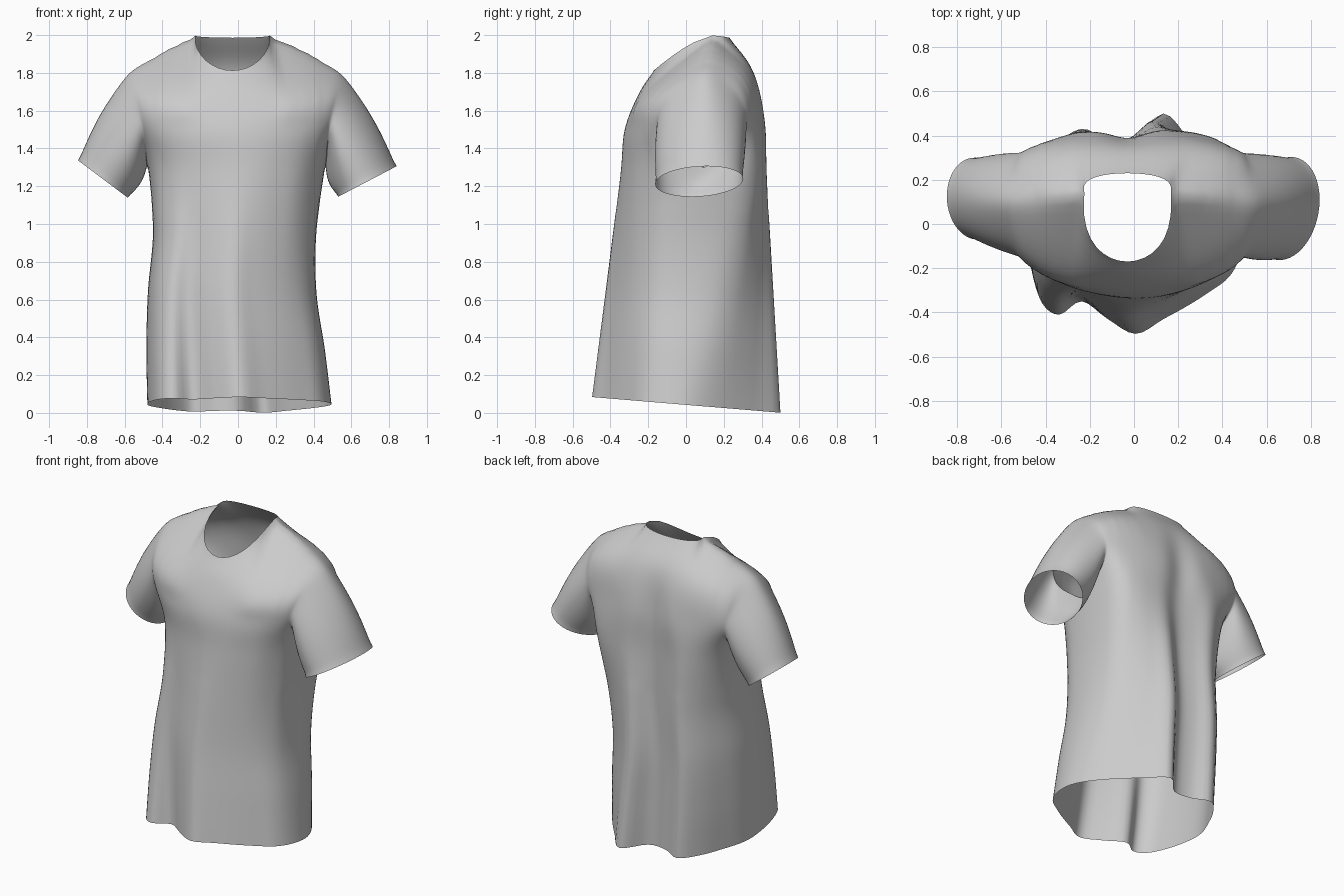
import bpy, bmesh, math
from mathutils import Vector as V

if "Cube" in bpy.data.objects:
    bpy.data.objects.remove(bpy.data.objects["Cube"])

NC, SUB, SH = 48, 8, 16          # columns, rows per span, columns per shoulder


def spline(pts, t):
    """Catmull-Rom through pts, t in 0..len-1 (numbers or vectors)."""
    i = min(int(t), len(pts) - 2)
    f = t - i
    b, c = pts[i], pts[i + 1]
    a = pts[i - 1] if i else b * 2 - c
    d = pts[i + 2] if i + 2 < len(pts) else c * 2 - b
    return (b * 2 + (c - a) * f + (a * 2 - b * 5 + c * 4 - d) * f * f
            + (b * 3 - a - c * 3 + d) * f ** 3) * 0.5


# Depth across the panel at hem and chest, left to right (hem carries the folds)
HEM = {-1: [-.03, -.21, -.36, -.41, -.35, -.43, -.497, -.43, -.365, -.30, -.24, -.15, -.04],
       1: [-.03, .08, .19, .33, .43, .38, .38, .50, .38, .26, .15, .05, -.04]}
CHEST = {-1: [.08, -.08, -.17, -.24, -.29, -.325, -.345, -.335, -.30, -.25, -.17, -.08, .10],
         1: [.08, .21, .31, .38, .42, .40, .385, .425, .42, .40, .36, .27, .10]}
# Lower rows: height, left x, right x
LOWER = [(0, -.48, .495), (.3, -.485, .46), (.62, -.477, .415), (.95, -.45, .415), (1.28, -.475, .46)]
# Upper rows: edge z, centre z, half width, edge y, centre y, spine hollow
UPPER = {-1: [(1.5, 1.5, .49, -.145, -.325, 0), (1.68, 1.69, .53, -.10, -.25, 0)],
         1: [(1.5, 1.55, .49, .32, .425, .04), (1.69, 1.81, .53, .27, .36, .01)]}
TIP = {-1: V((-.58, .10, 1.83)), 1: V((.555, .10, 1.82))}
NECK = {-1: V((-.225, .14, 1.998)), 1: V((.168, .14, 1.998))}


def shoulder(e, t):
    return TIP[e].lerp(NECK[e], t) + V((0, 0, .012 * math.sin(math.pi * t)))


def top_edge(side, j):
    """Shoulder seam, then neckline, then shoulder seam."""
    if j <= SH:
        return shoulder(-1, j / SH)
    if j >= NC - SH:
        return shoulder(1, (NC - j) / SH)
    a = math.pi * (j - SH) / (NC - 2 * SH)
    s = math.sin(a)
    x = -.03 - .2 * math.cos(a)
    if side < 0:
        return V((x, .14 - .31 * s ** .7, 1.998 - .185 * s))
    return V((x, .14 + .09 * s ** .6, 1.998 - .012 * s))


def column(side, j):
    th = math.pi * j / NC
    c, s = math.cos(th), math.sin(th)
    hem, chest = (spline(k[side], 12 * j / NC) for k in (HEM, CHEST))
    pts = []
    for z, xl, xr in LOWER:
        f = z / 1.28
        y = hem + (chest - hem) * f
        pts.append(V(((xl + xr) / 2 - (xr - xl) / 2 * c, y, z + (1 - f) * (.0425 - .083 * y))))
    for ze, zc, w, ye, yc, hollow in UPPER[side]:
        x = -w * c - .01
        y = ye + (yc - ye) * abs(s) ** 1.35 - hollow * math.exp(-((x + .03) / .09) ** 2)
        pts.append(V((x, y, ze + (zc - ze) * s)))
    pts.append(top_edge(side, j))
    return [spline(pts, k / SUB) for k in range((len(pts) - 1) * SUB + 1)]


bm = bmesh.new()


def skin(lines):
    grid = [[bm.verts.new(p) for p in ln] for ln in lines]
    for a, b in zip(grid, grid[1:]):
        for k in range(len(a) - 1):
            bm.faces.new((a[k], b[k], b[k + 1], a[k + 1]))


# Front and back panels, sharing side seams below the armpit
panels = {s: [column(s, j) for j in range(NC + 1)] for s in (-1, 1)}
pit = 4 * SUB
for e in (0, NC):
    for k in range(pit + 1):
        m = (panels[-1][e][k] + panels[1][e][k]) / 2
        panels[-1][e][k] = m
        panels[1][e][k] = m.copy()
for s in panels:
    skin(panels[s])

# Sleeves: from the armhole loop to a tilted oval cuff (centre, long axis, depth)
CUFF = {-1: (V((-.715, .115, 1.238)), V((-.132, .01, .099)), .185),
        1: (V((.685, .07, 1.225)), V((.155, .04, .081)), .23)}
RINGS = 22
for s, e in ((-1, 0), (1, NC)):
    front, back = panels[-1][e][pit:], panels[1][e][pit:]
    loop = front + back[-2::-1]
    n = len(front) - 1
    C, A, B = CUFF[s]
    lines = []
    for i, p in enumerate(loop):
        a = math.pi * (1 - i / n)
        q = C + A * math.cos(a) - V((0, B, 0)) * math.sin(a)
        out = V((s * .02 * math.cos(a), -.01 * math.sin(a), .012 * math.cos(a)))
        lines.append([p.lerp(q, r / RINGS) + out * math.sin(math.pi * r / RINGS)
                      for r in range(RINGS + 1)])
    skin(lines)

# Weld seams and relax the cloth, more and more towards the armholes
bmesh.ops.remove_doubles(bm, verts=bm.verts, dist=.0005)
inner = [v for v in bm.verts if not v.is_boundary]
for z, x, times in ((1.05, 0, 2), (1.08, .3, 2), (1.1, .37, 3), (1.12, .43, 5)):
    soft = [v for v in inner if v.co.z > z and abs(v.co.x) >= x]
    for _ in range(times):
        bmesh.ops.smooth_vert(bm, verts=soft, factor=.5, use_axis_x=True, use_axis_y=True, use_axis_z=True)
bmesh.ops.recalc_face_normals(bm, faces=bm.faces)
for f in bm.faces:
    f.smooth = True

me = bpy.data.meshes.new("shirt")
bm.to_mesh(me)
bm.free()
bpy.context.collection.objects.link(bpy.data.objects.new("shirt", me))
